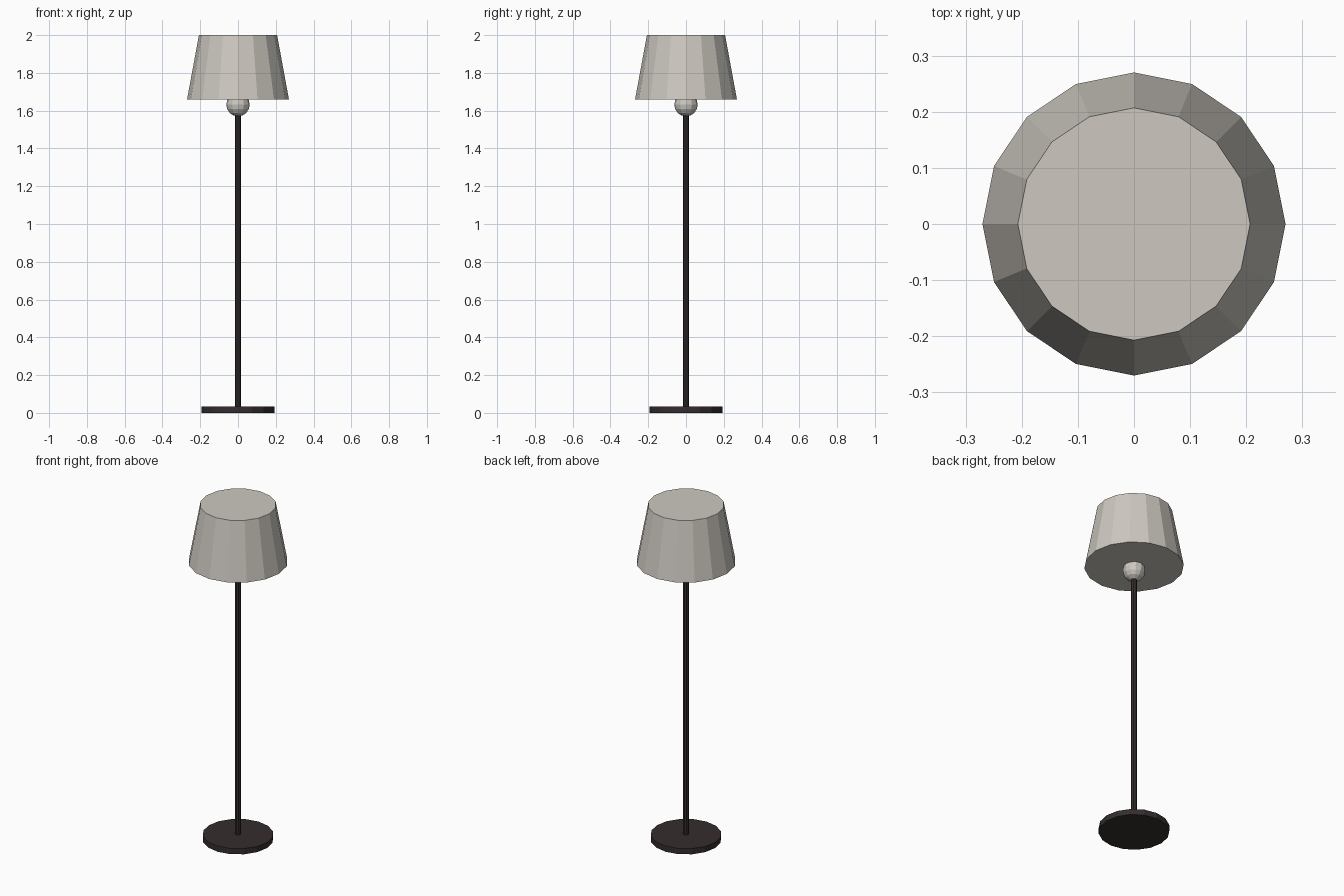
import bpy

if "Cube" in bpy.data.objects:
    bpy.data.objects.remove(bpy.data.objects["Cube"])


def material(name, rgb):
    m = bpy.data.materials.new(name)
    m.diffuse_color = (*rgb, 1.0)
    m.use_nodes = True
    m.node_tree.nodes["Principled BSDF"].inputs["Base Color"].default_value = m.diffuse_color
    return m


linen = material("warm_grey_linen", (0.61, 0.58, 0.53))
dark = material("dark_brown_metal", (0.036, 0.026, 0.026))


def finish(name, mat):
    ob = bpy.context.object
    ob.name = name
    ob.data.materials.append(mat)
    return ob


def tapered(name, sides, r_low, r_high, z_low, z_high, mat):
    bpy.ops.mesh.primitive_cone_add(
        vertices=sides, radius1=r_low, radius2=r_high, depth=z_high - z_low,
        location=(0, 0, (z_low + z_high) / 2))
    return finish(name, mat)


# Round foot and slim pole
tapered("base", 16, 0.192, 0.192, 0.0, 0.034, dark)
tapered("pole", 8, 0.016, 0.016, 0.03, 1.60, dark)

# Bulb peeking out below the shade
bpy.ops.mesh.primitive_uv_sphere_add(segments=12, ring_count=8, radius=0.062,
                                     location=(0, 0, 1.632))
finish("bulb", linen)

# Closed tapered shade
tapered("shade", 16, 0.27, 0.207, 1.658, 2.0, linen)
